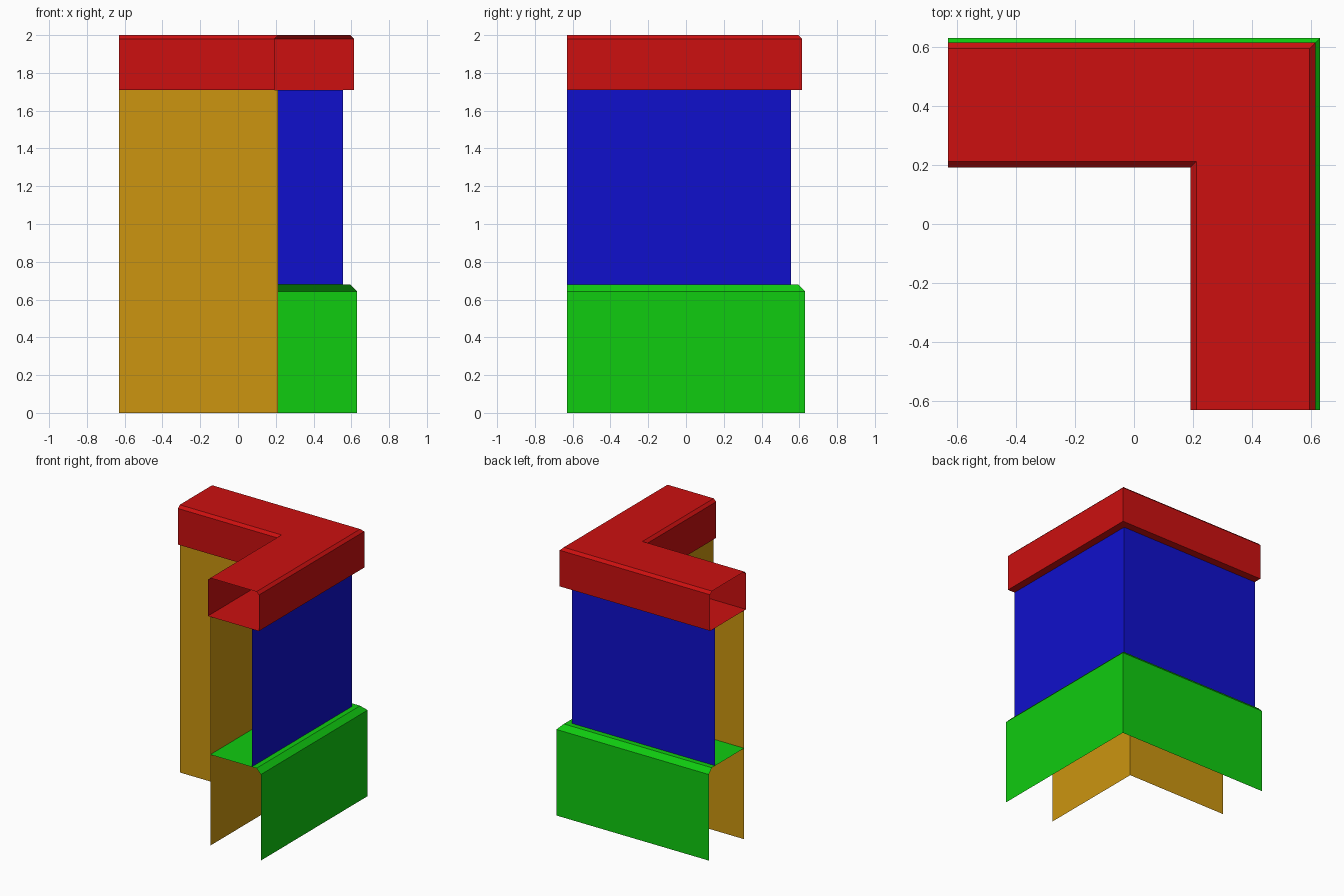
import bpy
import bmesh

cube = bpy.data.objects.get("Cube")
if cube:
    bpy.data.objects.remove(cube, do_unlink=True)

END = -0.63  # where both arms of the corner stop, left open


def material(name, rgb):
    mat = bpy.data.materials.new(name)
    mat.use_nodes = True
    mat.diffuse_color = (*rgb, 1)
    mat.node_tree.nodes["Principled BSDF"].inputs["Base Color"].default_value = (*rgb, 1)
    return mat


def corner_sweep(name, profile, mat, closed=False):
    """Sweep a profile of (offset, height) points round the mitred corner."""
    bm = bmesh.new()
    rows = []
    for d, z in profile:
        path = [(END, d), (d, d), (d, END)]
        rows.append([bm.verts.new((x, y, z)) for x, y in path])
    if closed:
        rows.append(rows[0])
    for low, high in zip(rows, rows[1:]):
        for i in range(2):
            bm.faces.new((low[i], low[i + 1], high[i + 1], high[i]))
    mesh = bpy.data.meshes.new(name)
    bm.to_mesh(mesh)
    bm.free()
    mesh.materials.append(mat)
    obj = bpy.data.objects.new(name, mesh)
    bpy.context.collection.objects.link(obj)
    return obj


red = material("red", (0.604, 0.005, 0.005))
blue = material("blue", (0.005, 0.005, 0.604))
green = material("green", (0.005, 0.604, 0.005))
ochre = material("ochre", (0.604, 0.302, 0.005))

# Hollow coping with chamfered top edges
corner_sweep("coping", [(0.192, 1.71), (0.192, 1.98), (0.212, 2.0),
                        (0.594, 2.0), (0.614, 1.98), (0.614, 1.71)], red, closed=True)

# Outer wall face between plinth and coping
corner_sweep("outer_wall", [(0.555, 1.71), (0.555, 0.68)], blue)

# Plinth with a ledge and chamfer, open underneath
corner_sweep("plinth", [(0.212, 0.68), (0.594, 0.68), (0.63, 0.643), (0.63, 0)], green)

# Full-height inner wall face
corner_sweep("inner_wall", [(0.212, 0), (0.212, 1.71)], ochre)
